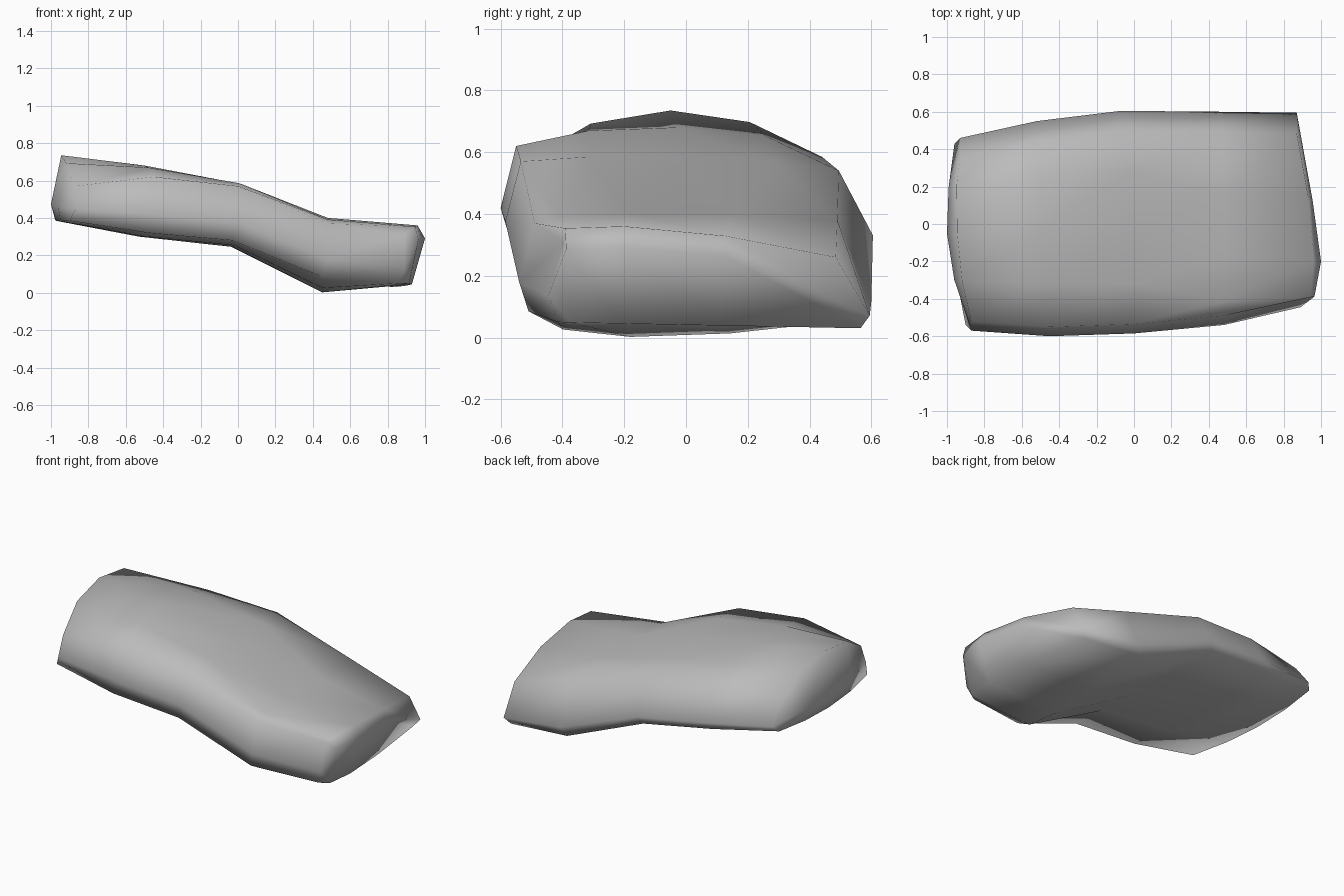
import bpy
import bmesh

cube = bpy.data.objects.get("Cube")
if cube:
    bpy.data.objects.remove(cube, do_unlink=True)

# Stations along the slab: front, middle and back as (x, y, top z, bottom z)
STATIONS = [
    [(-.87, -.57, .57, .385), (-.945, -.05, .735, .385), (-.93, .46, .58, .41)],
    [(-.45, -.60, .62, .32), (-.50, -.03, .68, .30), (-.52, .55, .585, .35)],
    [(0, -.585, .57, .28), (0, -.03, .585, .245), (-.07, .605, .54, .285)],
    [(.48, -.54, .37, .085), (.48, -.18, .40, .002), (.47, .60, .38, .06)],
    [(.89, -.445, .31, .05), (.96, -.2, .36, .045), (.87, .595, .26, .03)],
]
COLUMNS = (-1, -.5, 0, .5, 1)
FRONT_INSET, BACK_INSET, UNDER_INSET = .05, .11, .03
FRONT_BELLY, BACK_BELLY = .33, .18   # height of the widest line, as a share


def across(station, t):
    """Smooth curve through the front, middle and back points."""
    return [a * t * (t - 1) / 2 + b * (1 - t * t) + c * t * (t + 1) / 2
            for a, b, c in zip(*station)]


bm = bmesh.new()


def section(station):
    """Make the top row, bottom row and the two belly points of a station."""
    top, bottom, sides = [], [], []
    for t in COLUMNS:
        x, y, high, low = across(station, t)
        inset = {-1: FRONT_INSET, 1: -BACK_INSET}.get(t, 0)
        top.append(bm.verts.new((x, y + inset, high)))
        bottom.append(bm.verts.new((x - UNDER_INSET, y - UNDER_INSET * t, low)))
    for point, share in ((station[0], FRONT_BELLY), (station[2], BACK_BELLY)):
        x, y, high, low = point
        sides.append(bm.verts.new((x, y, low + share * (high - low))))
    return top, bottom, sides


def ring(part):
    top, bottom, (front, back) = part
    return [front] + top + [back] + bottom[::-1]


def strip(row_a, row_b):
    for j in range(len(row_a) - 1):
        bm.faces.new((row_a[j], row_a[j + 1], row_b[j + 1], row_b[j]))


def cap(part, direction, share, bulge):
    """Close an end with a swollen row at a share of its height."""
    top, bottom, (front, back) = part
    middle = [front]
    for t, a, b in zip(COLUMNS[1:-1], top[1:-1], bottom[1:-1]):
        point = b.co.lerp(a.co, share)
        reach = max(abs(a.co.x), abs(b.co.x)) + bulge * (1 - abs(t))
        point.x = direction * reach
        middle.append(bm.verts.new(point))
    middle.append(back)
    strip(top, middle)
    strip(middle, bottom)


# Skin the sections and close both ends
parts = [section(s) for s in STATIONS]
for left, right in zip(parts, parts[1:]):
    a, b = ring(left), ring(right)
    strip(a + a[:1], b + b[:1])
cap(parts[0], -1, .25, .025)
cap(parts[-1], 1, .78, .04)
bmesh.ops.recalc_face_normals(bm, faces=bm.faces)
for face in bm.faces:
    face.smooth = True

mesh = bpy.data.meshes.new("curved_stone_slab")
bm.to_mesh(mesh)
bm.free()
slab = bpy.data.objects.new("curved_stone_slab", mesh)
bpy.context.collection.objects.link(slab)

# Plain stone grey
grey = bpy.data.materials.new("stone_grey")
grey.use_nodes = True
colour = (.5, .5, .5, 1)
grey.diffuse_color = colour
shader = grey.node_tree.nodes["Principled BSDF"]
shader.inputs["Base Color"].default_value = colour
shader.inputs["Roughness"].default_value = .8
mesh.materials.append(grey)
